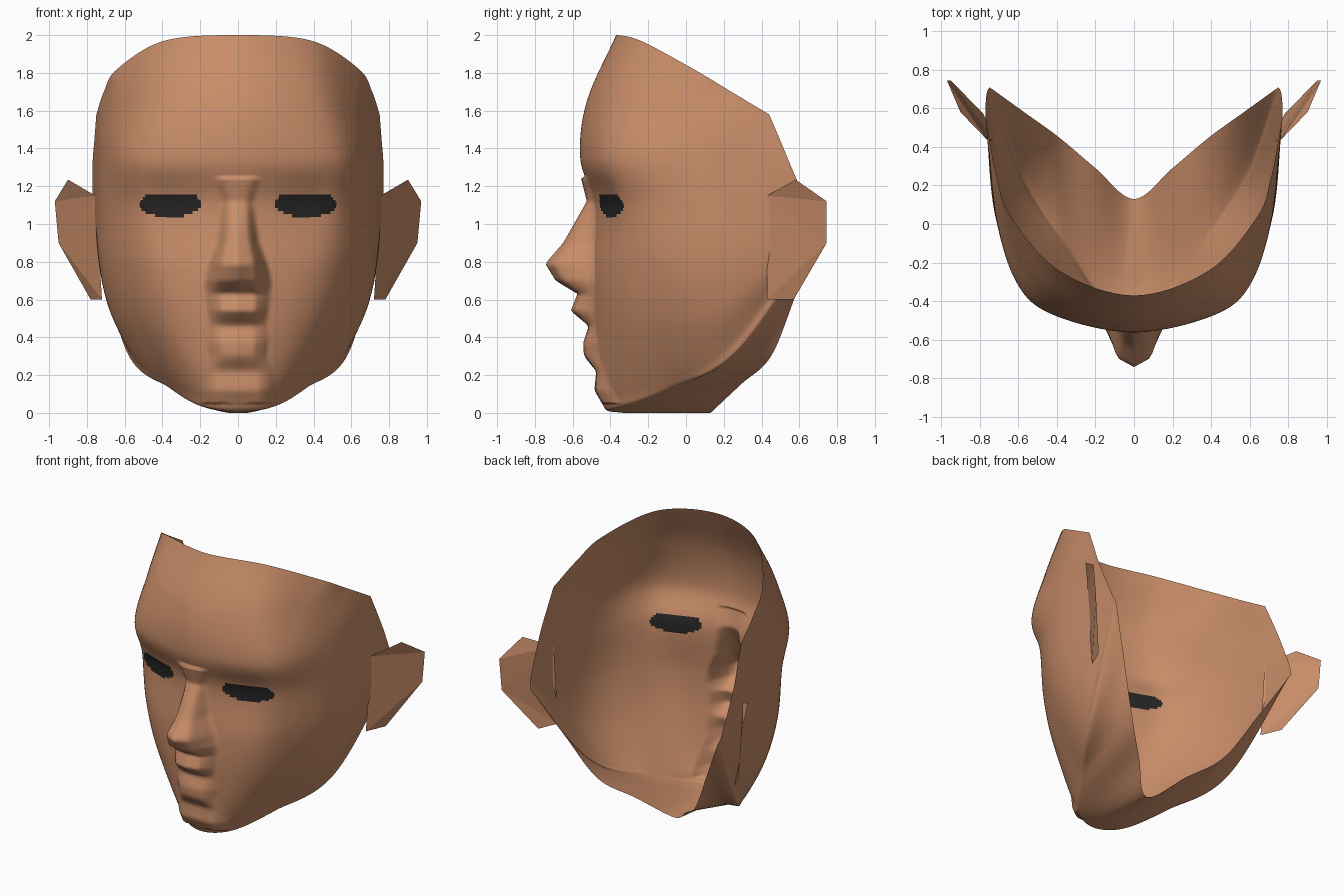
import bpy
from mathutils import Vector

if "Cube" in bpy.data.objects:
    bpy.data.objects.remove(bpy.data.objects["Cube"])

STEPS_U, STEPS_V = 24, 20


def material(name, rgb):
    m = bpy.data.materials.new(name)
    m.diffuse_color = (*rgb, 1)
    m.use_nodes = True
    m.node_tree.nodes["Principled BSDF"].inputs["Base Color"].default_value = m.diffuse_color
    return m


skin = material("skin", (0.58, 0.265, 0.14))
dark = material("eye dark", (0.02, 0.018, 0.019))

# Half-face profiles, each running from the top rim to the jaw rim
centre = [(0, -.37, 2), (0, -.525, 1.65), (0, -.56, 1.35), (0, -.49, 1.1), (0, -.505, .75),
          (0, -.50, .45), (0, -.45, .07), (0, -.33, 0), (0, .13, 0)]
eye_line = [(.39, -.24, 1.97), (.40, -.40, 1.68), (.42, -.47, 1.35), (.37, -.395, 1.1), (.36, -.42, .75),
            (.31, -.41, .45), (.20, -.37, .10), (.20, -.25, .04), (.20, .29, .15)]
temple = [(.64, .04, 1.82), (.60, -.17, 1.62), (.61, -.30, 1.35), (.57, -.28, 1.1), (.57, -.24, .78),
          (.51, -.20, .48), (.37, -.14, .17), (.37, 0, .15), (.39, .45, .30)]
side = [(.71, .24, 1.70), (.72, .14, 1.52), (.72, .06, 1.32), (.72, .05, 1.1), (.72, .10, .80),
        (.68, .18, .55), (.59, .22, .35), (.59, .30, .35), (.57, .58, .62)]
back_edge = [(.75, .44, 1.58), (.76, .496, 1.45), (.77, .55, 1.32), (.77, .61, 1.18), (.765, .667, 1.05),
             (.76, .69, .99), (.755, .70, .965), (.75, .705, .957), (.75, .71, .95)]

# Nose, lips and chin: height, centre depth, half width
features = [(1.24, -.555, .12), (1.12, -.525, .08), (.90, -.65, .11), (.79, -.745, .155), (.70, -.69, .175),
            (.63, -.575, .17), (.54, -.61, .16), (.46, -.515, .15), (.37, -.545, .16), (.30, -.54, .15),
            (.22, -.475, .18), (.12, -.485, .20), (.05, -.445, .20)]


def spline(pts, steps, before=None):
    """Smooth curve through the points."""
    p = [Vector(q) for q in pts]
    p = [before or 2 * p[0] - p[1]] + p + [2 * p[-1] - p[-2]]
    out = []
    for k in range(1, len(p) - 2):
        a, b, c, d = p[k - 1:k + 3]
        for s in range(steps):
            t = s / steps
            out.append(b + (c - a) * t / 2 + (a * 2 - b * 5 + c * 4 - d) * t * t / 2
                       + (b * 3 - a - c * 3 + d) * t ** 3 / 2)
    return out + [p[-2]]


def add_features(v):
    """Pull the middle of the face to the nose and lip profile."""
    if v.y > -.3:
        return
    for (z1, y1, w1), (z0, y0, w0) in zip(features, features[1:]):
        if z0 <= v.z <= z1:
            t = (v.z - z0) / (z1 - z0)
            target, u = y0 + (y1 - y0) * t, abs(v.x) / (w0 + (w1 - w0) * t)
            if u < 1:
                f = 1 - u * .35 if u < .55 else .8075 * (1 - u) / .45
                v.y += (target - v.y) * f
            return


def make_object(name, verts, faces, mats):
    me = bpy.data.meshes.new(name)
    me.from_pydata(verts, [], faces)
    for m in mats:
        me.materials.append(m)
    ob = bpy.data.objects.new(name, me)
    bpy.context.collection.objects.link(ob)
    mirror = ob.modifiers.new("mirror", "MIRROR")
    mirror.use_clip = True
    return ob


# Face shell lofted across the profiles
columns = [spline(p, STEPS_V) for p in (centre, eye_line, temple, side, back_edge)]
verts = []
for row in zip(*columns):
    mirrored = Vector((-row[1].x, row[1].y, row[1].z))
    line = spline(row, STEPS_U, mirrored)
    line[0].x = 0
    for v in line:
        add_features(v)
        v.z = max(v.z, 0)
    verts += line
n = STEPS_U * 4 + 1
faces = [(i * n + j, i * n + n + j, i * n + n + j + 1, i * n + j + 1)
         for i in range(len(columns[0]) - 1) for j in range(n - 1)]
face = make_object("face_shell", verts, faces, [skin, dark])

# Eyes: flat-topped ovals coloured on the shell
for f in face.data.polygons:
    f.use_smooth = True
    c = f.center
    oval = ((c.x - .36) / .162) ** 2 + ((c.z - 1.105) / .07) ** 2
    inner_corner = .21 < c.x < .36 and 1.105 < c.z
    if c.y < -.15 and 1 < c.z < 1.157 and (oval < 1 or (inner_corner and c.x > .2 + (c.z - 1.105) * -.1 + .01)):
        f.material_index = 1

# Ears: thin faceted flaps
ear = [(.755, .43, 1.15), (.90, .58, 1.235), (.97, .745, 1.12), (.95, .745, .90), (.78, .57, .60), (.72, .43, .60)]
make_object("ears", ear, [(2, 1, 0), (3, 2, 0), (5, 3, 0), (4, 3, 5)], [skin])
